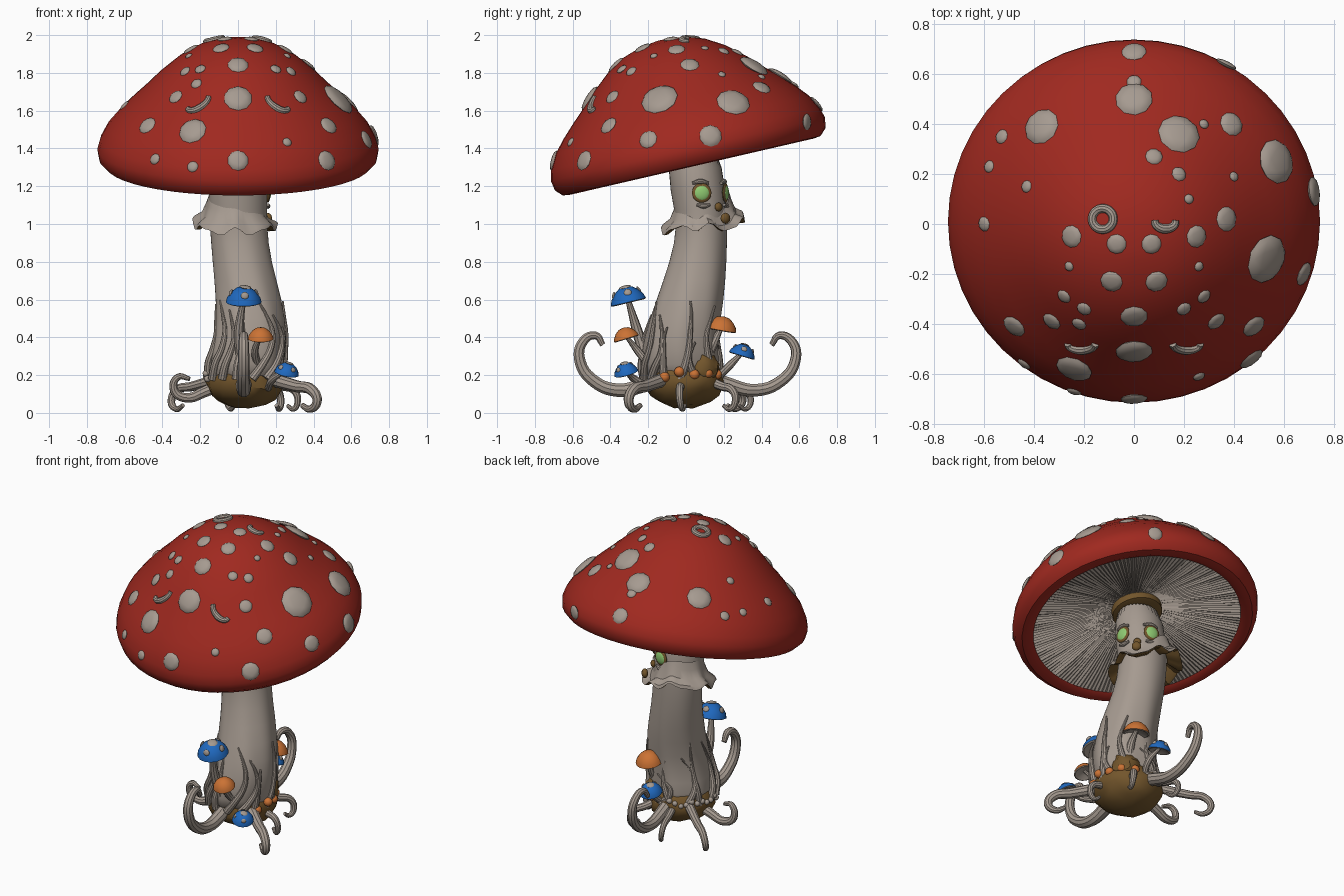
import bpy, bmesh, math, random
from math import sin, cos, pi, radians
from mathutils import Vector, Matrix
from mathutils.bvhtree import BVHTree

random.seed(4)
if "Cube" in bpy.data.objects:
    bpy.data.objects.remove(bpy.data.objects["Cube"])
built = []


def material(name, *rgb):
    mat = bpy.data.materials.new(name)
    mat.use_nodes = True
    mat.diffuse_color = (*rgb, 1)
    mat.node_tree.nodes["Principled BSDF"].inputs["Base Color"].default_value = (*rgb, 1)
    return mat


red = material("cap red", .35, .022, .014)
grey = material("pale flesh", .38, .325, .28)
brown = material("soil brown", .17, .092, .025)
blue = material("small cap blue", .014, .14, .52)
orange = material("small cap orange", .6, .17, .035)
green = material("eye green", .28, .6, .17)


def finish(name, bm, *mats, rule=None):
    """Turn a bmesh into an object; rule picks a material index per face."""
    if rule:
        for face in bm.faces:
            face.material_index = rule(face)
    mesh = bpy.data.meshes.new(name)
    bm.to_mesh(mesh)
    obj = bpy.data.objects.new(name, mesh)
    bpy.context.collection.objects.link(obj)
    for mat in mats:
        mesh.materials.append(mat)
    built.append(obj)
    return obj


def loft(rings, cap_start=True, cap_end=True, outward=True):
    """Skin a list of equal rings of points."""
    bm = bmesh.new()
    loops = [[bm.verts.new(p) for p in ring] for ring in rings]
    n = len(loops[0])
    for a, b in zip(loops, loops[1:]):
        for i in range(n):
            j = (i + 1) % n
            bm.faces.new((a[i], a[j], b[j], b[i]))
    if cap_start:
        bm.faces.new(loops[0])
    if cap_end:
        bm.faces.new(loops[-1])
    if outward:
        bmesh.ops.recalc_face_normals(bm, faces=bm.faces)
    bm.normal_update()
    return bm


def lathe_rings(profile, sides, place=Matrix()):
    turns = [2 * pi * i / sides for i in range(sides)]
    return [[place @ Vector((r * cos(t), r * sin(t), z)) for t in turns] for r, z in profile]


def tube(name, points, radii, mat, cyclic=False):
    """Smooth tapered tube through points."""
    curve = bpy.data.curves.new(name, "CURVE")
    curve.dimensions = "3D"
    curve.bevel_depth, curve.bevel_resolution, curve.resolution_u = 1, 3, 5
    curve.use_fill_caps = True
    spline = curve.splines.new("BEZIER")
    spline.bezier_points.add(len(points) - 1)
    spline.use_cyclic_u = cyclic
    for i, (knot, p) in enumerate(zip(spline.bezier_points, points)):
        knot.co = p
        knot.handle_left_type = knot.handle_right_type = "AUTO"
        s = i / (len(points) - 1) * (len(radii) - 1)
        k = min(int(s), len(radii) - 2)
        knot.radius = radii[k] + (radii[k + 1] - radii[k]) * (s - k)
    temp = bpy.data.objects.new(name, curve)
    bpy.context.collection.objects.link(temp)
    graph = bpy.context.evaluated_depsgraph_get()
    mesh = bpy.data.meshes.new_from_object(temp.evaluated_get(graph))
    bpy.data.objects.remove(temp)
    bm = bmesh.new()
    bm.from_mesh(mesh)
    return finish(name, bm, mat)


def blob(bm, point, normal, size, thick, detail=2):
    """Flattened ball lying on a surface."""
    place = (Matrix.Translation(point) @ Vector(normal).to_track_quat("Z", "Y").to_matrix().to_4x4()
             @ Matrix.Diagonal((size, size, thick, 1)))
    bmesh.ops.create_icosphere(bm, subdivisions=detail, radius=1, matrix=place)


# Large tilted cap
tilt = Matrix.Translation((0, 0, 1.44)) @ Matrix.Rotation(radians(13), 4, "X")
dome = [(.03, .55), (.13, .535), (.22, .505), (.32, .445), (.42, .36), (.49, .29), (.56, .225),
        (.63, .155), (.69, .085), (.73, .01), (.745, -.045), (.735, -.1), (.7, -.135), (.66, -.14), (.63, -.125)]
bm = loft(lathe_rings(dome, 48, tilt), True, False)
cap_tree = BVHTree.FromBMesh(bm)
finish("cap", bm, red)


def on_cap(x, y):
    """Point and normal on the cap below a spot, or on the rim beside it."""
    hit = cap_tree.ray_cast(Vector((x, y, 3)), Vector((0, 0, -1)))
    if hit[0] is None:
        hit = cap_tree.find_nearest(Vector((x, y, 1.44 + .23 * y)))
    return hit[0], hit[1]


# Pleated gills under the cap
gills = lathe_rings([(.66, -.13), (.5, -.1), (.3, -.05), (.1, 0)], 320, tilt)
pleat = tilt.to_3x3() @ Vector((0, 0, .009))
for ring in gills[:3]:
    for i in range(0, len(ring), 2):
        ring[i] += pleat * random.uniform(.5, 1.5)
finish("gills", loft(gills[::-1], False, False, outward=False), grey)

# Warts on the cap: mirrored pairs, then single ones
pairs = [(.07, -.08, .04), (.25, -.05, .045), (.09, -.23, .045), (.26, -.17, .02), (.28, -.29, .03),
         (.2, -.34, .03), (.33, -.39, .04), (.48, -.41, .05)]
singles = [(0, .69, .05), (.37, .64, .045), (0, .5, .075), (0, .57, .03), (-.37, .39, .075),
           (.18, .36, .085), (.39, .4, .05), (.28, .4, .02), (.08, .27, .035), (.18, .2, .03),
           (.4, .19, .02), (.57, .25, .09), (.72, .13, .06), (.37, .02, .05), (.53, -.14, .1),
           (.68, -.2, .05), (0, -.37, .055), (0, -.51, .075), (-.24, -.58, .075), (.47, -.54, .055),
           (0, -.7, .055), (-.24, -.67, .03), (-.44, -.56, .03), (-.6, 0, .03), (-.43, .15, .025),
           (-.53, .35, .03), (-.58, .23, .025), (.22, .1, .02), (.26, -.61, .025), (-.22, -.4, .03)]
bm = bmesh.new()
for x, y, size in singles + pairs + [(-x, y, s) for x, y, s in pairs]:
    point, normal = on_cap(x, y)
    blob(bm, point, normal, size, max(size * .28, .012))
finish("cap_warts", bm, grey)


# Ring-shaped and crescent warts
def arc(name, x, y, size, squash, start, stop, cyclic=False):
    angles = [radians(start + (stop - start) * i / 8) for i in range(8 if cyclic else 9)]
    points = [on_cap(x + size * cos(a), y + squash * size * sin(a))[0] for a in angles]
    tube(name, points, [.018, .018] if cyclic else [.014, .02, .014], grey, cyclic)


arc("ring_wart", -.125, .02, .042, 1, 0, 360, True)
arc("crescent_wart_top", .125, .01, .042, .7, 170, 370)
for side in (-1, 1):
    arc("crescent_wart_front", side * .21, -.48, .055, .45, 180, 360)

# Curved stem: height, centre x, centre y, radius x, radius y
stem_rows = [(.15, .03, -.03, .18, .19), (.25, .04, -.03, .2, .21), (.4, .07, -.03, .19, .195), (.6, .06, .02, .175, .18),
             (.8, .02, .065, .155, .15), (1, 0, .09, .15, .13), (1.15, 0, .065, .16, .15), (1.46, 0, .03, .145, .14)]


def on_stem(z, turn, grow=1.0):
    """Point on the stem surface at a height and angle."""
    k = max(i for i in range(len(stem_rows) - 1) if stem_rows[i][0] <= z)
    a, b = stem_rows[k], stem_rows[k + 1]
    f = (z - a[0]) / (b[0] - a[0])
    cx, cy, rx, ry = [p + (q - p) * f for p, q in zip(a[1:], b[1:])]
    return Vector((cx + rx * grow * cos(turn), cy + ry * grow * sin(turn), z))


rings = []
for row in stem_rows:
    fold = .05 * max(0, 1 - row[0])
    rings.append([on_stem(row[0], t, 1 + fold * sin(7 * t + 5 * row[0]))
                  for t in [2 * pi * i / 32 for i in range(32)]])
stem = finish("stem", loft(rings), grey)
rounding = stem.modifiers.new("round", "SUBSURF")
rounding.levels = rounding.render_levels = 1

# Brown collar where the stem meets the gills
collar = [(.13, -.06), (.15, -.055), (.152, -.02), (.145, .02)]
finish("stem_collar", loft(lathe_rings(collar, 32, tilt @ Matrix.Translation((0, .02, 0)))), brown)

# Wavy skirt with a brown underside, dipping below the face
gaze = radians(42)
rings = lathe_rings([(.14, 1.15), (.155, 1.1), (.175, 1.05), (.215, 1.02), (.222, 1), (.2, 1), (.13, 1.04)], 48)
for level, ring in enumerate(rings):
    for i, p in enumerate(ring):
        t = 2 * pi * i / 48
        wave = min(level, 4) / 4
        dip = max(0, cos(t - gaze)) ** 4
        p.z += .2 * p.y + wave * (.016 * sin(7 * t) + .01 * sin(11 * t)) - dip * (.1 - .05 * wave)
        p.x = p.x * (1 + wave * .05 * sin(5 * t)) - .015
        p.y += .09
skirt = loft(rings, False, False)
finish("skirt", skirt, grey, brown, rule=lambda f: int(f.normal.z < -.5))

# Face on the stem: sockets, eyes, brows, cheeks and nose
for label, swing in (("right", -.6), ("left", .6)):
    turn = gaze + swing
    out = Vector((cos(turn), sin(turn), 0))
    centre = on_stem(1.165, turn)
    for part, mat, size, thick in (("eye_socket", brown, .052, .012), ("eye", green, .043, .017)):
        bm = bmesh.new()
        blob(bm, centre, out, size, thick, 3)
        finish(f"{label}_{part}", bm, mat)
    brow = [on_stem(1.205 + .02 * cos(k), turn + k * .3, 1.01) for k in (-1, 0, 1)]
    tube(f"{label}_brow", brow, [.008, .015, .008], grey)
    cheek = [on_stem(1.11 - .015 * cos(k), turn + k * .25, 1.01) for k in (-1, 0, 1)]
    tube(f"{label}_cheek", cheek, [.008, .015, .008], grey)
bm = bmesh.new()
blob(bm, on_stem(1.09, gaze, 1.03), (cos(gaze), sin(gaze), 0), .024, .016)
blob(bm, on_stem(1.03, gaze, 1.38), (cos(gaze), sin(gaze), 0), .03, .02)
finish("nose_and_mouth", bm, brown)

# Lumpy soil ball and a patch climbing the stem
bm = bmesh.new()
blob(bm, (.04, -.01, .17), (0, 0, 1), .21, .145, 3)
blob(bm, (.14, .09, .24), (1, 1, 0), .09, .08, 3)
for v in bm.verts:
    v.co += Vector([random.uniform(-.007, .007) for _ in range(3)])
finish("soil_ball", bm, brown)

# Curling roots: distance and height along a heading
tall_curl = [(.1, .2), (.22, .15), (.36, .12), (.49, .17), (.56, .27), (.55, .37), (.48, .41), (.44, .36)]
low_curl = [(.1, .2), (.2, .17), (.32, .14), (.41, .12), (.44, .06), (.4, .02), (.35, .04)]
flat_curl = [(.1, .16), (.2, .11), (.29, .08), (.35, .12), (.33, .19), (.27, .18)]


def root(heading, shape, reach, thick, sway=0.0):
    h = radians(heading)
    points = []
    for i, (d, z) in enumerate(shape):
        s = sway * i / len(shape)
        points.append((.03 + reach * d * cos(h) - s * sin(h), reach * d * sin(h) + s * cos(h), max(z, thick * .5)))
    tube("root", points, [thick, thick * .8, thick * .65, thick * .35], grey)


root(-90, tall_curl, 1, .045)
root(90, tall_curl, 1.03, .042, .08)
for heading, shape, reach, thick, sway in (
        (-38, low_curl, 1.12, .04, 0), (138, low_curl, 1.1, .032, .06), (58, low_curl, .74, .03, -.05),
        (178, flat_curl, 1.05, .034, .06), (-12, low_curl, .65, .028, .05), (110, low_curl, .8, .026, -.06)):
    root(heading, shape, reach, thick, sway)

# Twisting veins half sunk in the foot of the stem
for k in range(14):
    start, lean, top = 2 * pi * k / 14, random.uniform(-.5, .5), random.uniform(.35, .6)
    path = [on_stem(.18 + (top - .18) * f / 5, start + lean * sin(f * .6), 1.005) for f in range(6)]
    tube("stem_vein", path, [.024, .016, .005], grey)


# Small mushrooms growing round the base
def small_mushroom(label, mat, tip, foot, size, warts):
    tip, foot = Vector(tip), Vector(foot)
    middle = foot.lerp(tip, .55) + (tip - foot).cross(Vector((0, 0, .2)))
    tube(f"{label}_stalk", [foot, middle, tip], [size * .28, size * .3, size * .14], grey)
    lean = Vector((tip.x - foot.x, tip.y - foot.y, .5)).to_track_quat("Z", "Y").to_matrix().to_4x4()
    place = Matrix.Translation(tip) @ lean @ Matrix.Scale(size, 4)
    shape = [(.1, .62), (.4, .55), (.7, .32), (.92, .02), (1, -.25), (.9, -.3), (.5, -.12), (.1, -.05)]
    bm = loft(lathe_rings(shape, 16, place))
    finish(f"{label}_cap", bm, mat, grey, rule=lambda f: int(f.normal.z < -.4))
    if warts:
        bm = bmesh.new()
        for k in range(warts):
            r, z, t, width = (.1, .6, 0, .34) if k == 0 else (.72, .28, k * 1.6, .22)
            spot = place @ Vector((r * cos(t), r * sin(t), z))
            blob(bm, spot, spot - tip, size * width, size * .09)
        finish(f"{label}_warts", bm, grey)


small_mushroom("tall_blue", blue, (.03, -.31, .61), (.03, -.19, .2), .095, 5)
small_mushroom("front_orange", orange, (.12, -.32, .41), (.12, -.17, .22), .068, 0)
small_mushroom("low_blue", blue, (.26, -.32, .225), (.16, -.18, .13), .066, 4)
small_mushroom("back_orange", orange, (.14, .19, .46), (.12, .1, .25), .082, 0)
small_mushroom("back_blue", blue, (.05, .3, .32), (.05, .15, .17), .07, 4)

# Orange buds and pale beads around the foot
for name, mat, count, size, span in (("orange_buds", orange, 5, .028, (-.4, 1.1)), ("pale_beads", grey, 14, .018, (1.3, 3.4))):
    bm = bmesh.new()
    for k in range(count):
        turn = span[0] + (span[1] - span[0]) * k / (count - 1)
        blob(bm, on_stem(random.uniform(.17, .22), turn, 1.08), (0, 0, 1), size, size)
    finish(name, bm, mat)

# Smooth shading with sharp creases kept
for obj in bpy.context.selected_objects:
    obj.select_set(False)
for obj in built:
    obj.select_set(True)
bpy.context.view_layer.objects.active = built[0]
bpy.ops.object.shade_smooth_by_angle(angle=radians(35))
